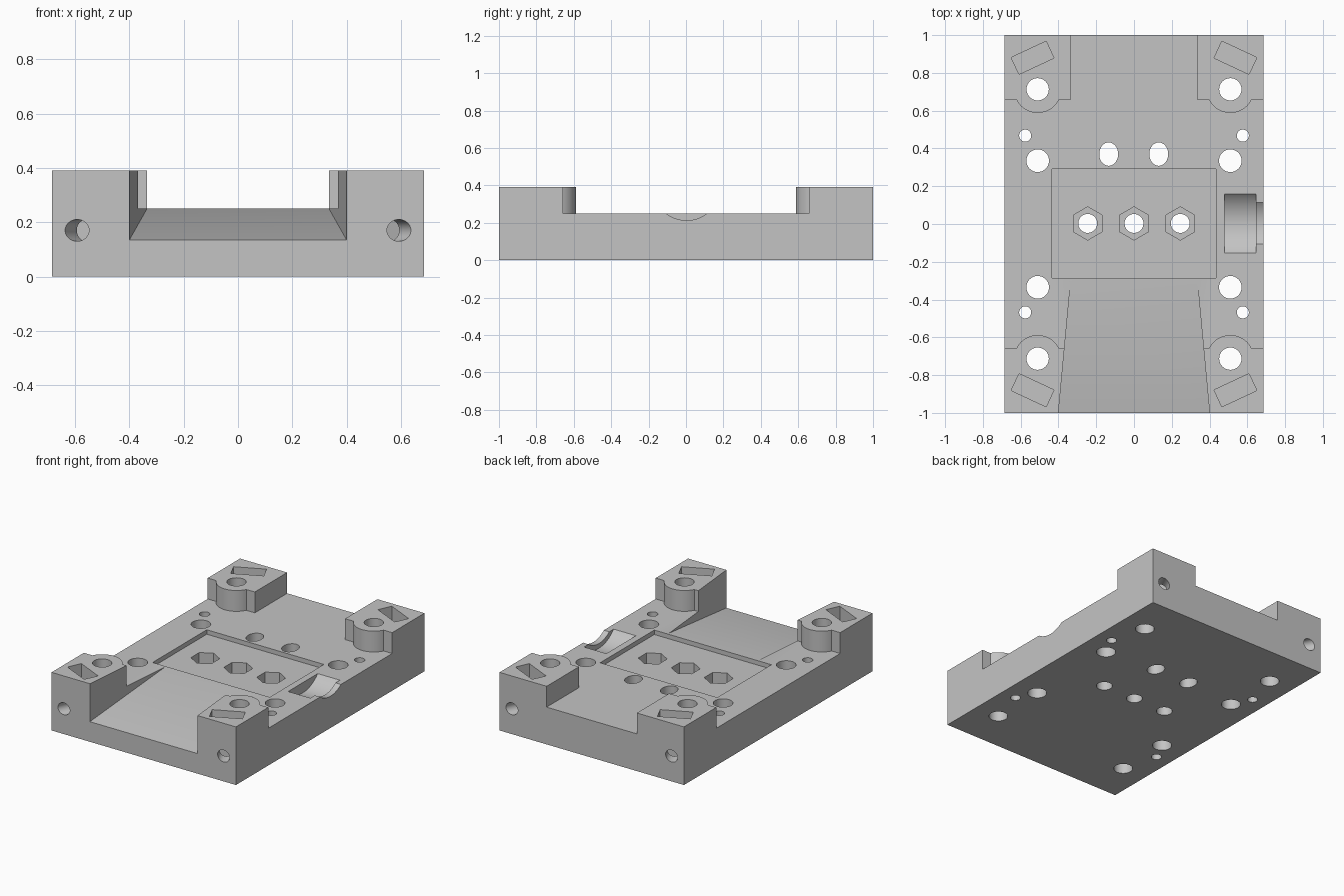
import bpy, bmesh
from math import sin, cos, pi, radians, atan2
from mathutils import Matrix, Vector

cube = bpy.data.objects.get("Cube")
if cube:
    bpy.data.objects.remove(cube, do_unlink=True)

W, L, H = 0.685, 1.0, 0.39      # half width, half length, post height
DECK = 0.25                     # deck height
TOP = 0.6                       # cutter ceiling

grey = bpy.data.materials.new("plain grey")
grey.use_nodes = True
colour = (0.55, 0.55, 0.55, 1)
grey.diffuse_color = colour
grey.node_tree.nodes["Principled BSDF"].inputs["Base Color"].default_value = colour


def prism(name, outline, z0, z1, matrix=Matrix()):
    """Extrude a counter-clockwise outline from z0 to z1."""
    bm = bmesh.new()
    low = [bm.verts.new((x, y, z0)) for x, y in outline]
    high = [bm.verts.new((x, y, z1)) for x, y in outline]
    bm.faces.new(low[::-1])
    bm.faces.new(high)
    n = len(low)
    for i in range(n):
        j = (i + 1) % n
        bm.faces.new((low[i], low[j], high[j], high[i]))
    bmesh.ops.recalc_face_normals(bm, faces=bm.faces)
    bm.transform(matrix)
    mesh = bpy.data.meshes.new(name)
    bm.to_mesh(mesh)
    bm.free()
    obj = bpy.data.objects.new(name, mesh)
    bpy.context.collection.objects.link(obj)
    mesh.materials.append(grey)
    return obj


def ellipse(x, y, rx, ry, sides=40, start=0):
    return [(x + rx * cos(start + 2 * pi * i / sides),
             y + ry * sin(start + 2 * pi * i / sides)) for i in range(sides)]


def box(x0, x1, y0, y1):
    return [(x0, y0), (x1, y0), (x1, y1), (x0, y1)]


body = prism("mounting_plate", box(-W, W, -L, L), 0, H)


def cut(outline, z0, z1, matrix=Matrix()):
    """Subtract a prism from the plate."""
    cutter = prism("cutter", outline, z0, z1, matrix)
    cutter.hide_render = True
    mod = body.modifiers.new("cut", 'BOOLEAN')
    mod.operation = 'DIFFERENCE'
    mod.solver = 'EXACT'
    mod.object = cutter
    bpy.context.view_layer.objects.active = body
    bpy.ops.object.modifier_apply(modifier=mod.name)
    bpy.data.objects.remove(cutter, do_unlink=True)


# Deck: cross-shaped clearance that leaves four posts with round bosses
px, py, bx, by, r = 0.335, 0.657, 0.51, 0.713, 0.125
a = atan2(py - by, (r * r - (py - by) ** 2) ** 0.5)
arc = [(bx + r * cos(t), by + r * sin(t))
       for t in (a + (-pi - 2 * a) * i / 24 for i in range(25))]
quarter = [(1, py)] + arc + [(px, py), (px, 1.3)]
cross = []
for sx, sy in ((1, 1), (-1, 1), (-1, -1), (1, -1)):
    part = [(x * sx, y * sy) for x, y in quarter]
    cross += part if sx == sy else part[::-1]
cut(cross, DECK, TOP)

# Tapered ramp running down to the front edge
y_in, y_out, z_out = -0.3, -1.0, 0.135
slope = (DECK - z_out) / (y_in - y_out)
side = [(y_in, DECK), (y_in, TOP), (-1.1, TOP), (-1.1, z_out - 0.1 * slope)]
ramp = prism("ramp_cutter", side, -1, 1,
             Matrix(((0, 0, 1, 0), (1, 0, 0, 0), (0, 1, 0, 0), (0, 0, 0, 1))))
for v in ramp.data.vertices:
    half = 0.335 + 0.065 * (y_in - v.co.y) / (y_in - y_out)
    v.co.x = half if v.co.x > 0 else -half
ramp.hide_render = True
mod = body.modifiers.new("ramp", 'BOOLEAN')
mod.operation, mod.solver, mod.object = 'DIFFERENCE', 'EXACT', ramp
bpy.context.view_layer.objects.active = body
bpy.ops.object.modifier_apply(modifier=mod.name)
bpy.data.objects.remove(ramp, do_unlink=True)

# Shallow central pocket with three nut recesses
cut(box(-0.435, 0.435, -0.285, 0.29), 0.22, TOP)
for x in (-0.245, 0, 0.245):
    cut(ellipse(x, 0.003, 0.088, 0.088, 6, pi / 2), 0.1, TOP)
    cut(ellipse(x, 0.003, 0.05, 0.05), -0.1, TOP)

# Two oval through holes
for x in (-0.134, 0.131):
    cut(ellipse(x, 0.37, 0.05, 0.062), -0.1, TOP)

# Corner holes, angled nut slots and their slanted screw holes
for sx in (-1, 1):
    for sy in (-1, 1):
        for x, y, rad in ((0.51, 0.713, 0.059), (0.51, 0.335, 0.06), (0.576, 0.468, 0.032)):
            cut(ellipse(x * sx, y * sy, rad, rad), -0.1, TOP)
        centre = Vector((0.537 * sx, 0.88 * sy, 0))
        turn = Matrix.Translation(centre) @ Matrix.Rotation(radians(-25 * sx * sy), 4, 'Z')
        cut(box(-0.102, 0.102, -0.049, 0.049), 0.07, TOP, turn)
        out = Vector((sin(radians(25)) * sx, cos(radians(25)) * sy, 0))
        aim = out.to_track_quat('Z', 'Y').to_matrix().to_4x4()
        cut(ellipse(0, 0, 0.04, 0.04, 32), 0, 0.22,
            Matrix.Translation(centre + Vector((0, 0, 0.17))) @ aim)

# Stepped round saddle on the left edge
along_x = Matrix.Translation((0, 0.003, 0.395)) @ Matrix.Rotation(pi / 2, 4, 'Y')
cut(ellipse(0, 0, 0.214, 0.214, 72), 0.48, 0.645, along_x)
cut(ellipse(0, 0, 0.182, 0.182, 72), 0.6, 0.8, along_x)

# Smooth round walls, keep hard edges
bpy.ops.object.select_all(action='DESELECT')
body.select_set(True)
bpy.context.view_layer.objects.active = body
bpy.ops.object.shade_smooth_by_angle(angle=radians(30))
